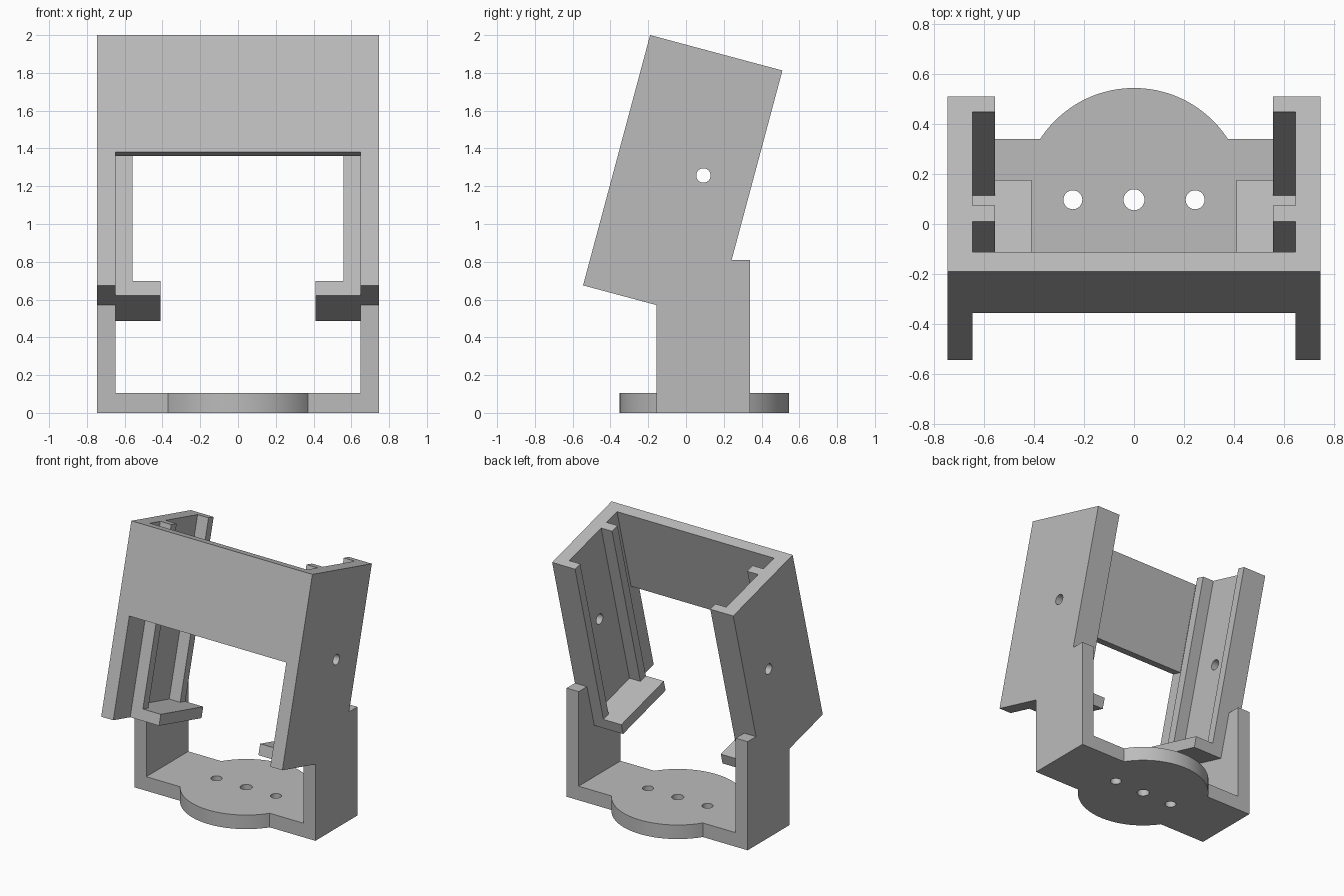
import bpy, bmesh, math
from mathutils import Vector

if "Cube" in bpy.data.objects:
    bpy.data.objects.remove(bpy.data.objects["Cube"], do_unlink=True)

grey = bpy.data.materials.new("plain grey")
grey.use_nodes = True
COLOUR = (0.5, 0.5, 0.5, 1)
grey.diffuse_color = COLOUR
grey.node_tree.nodes["Principled BSDF"].inputs["Base Color"].default_value = COLOUR

TILT = math.radians(15)
INNER, OUTER = 0.648, 0.747          # side wall faces in x
DEPTH, HEIGHT = 0.725, 1.372         # tilted holder, in its own frame
BASE_Y = 0.097                       # centre of the round base


def tilted(v, t):
    """Holder frame (back, up) to world (y, z)."""
    s, c = math.sin(TILT), math.cos(TILT)
    return (-0.545 + v * c + t * s, 0.675 - v * s + t * c)


def activate(ob):
    bpy.ops.object.select_all(action='DESELECT')
    ob.select_set(True)
    bpy.context.view_layer.objects.active = ob


def prism(name, outline, lo, hi, axis='X', mirror=False):
    """Extrude a closed outline along an axis from lo to hi."""
    place = (lambda a, b: (lo, a, b)) if axis == 'X' else (lambda a, b: (a, b, lo))
    move = Vector((hi - lo, 0, 0)) if axis == 'X' else Vector((0, 0, hi - lo))
    bm = bmesh.new()
    face = bm.faces.new([bm.verts.new(place(*p)) for p in outline])
    out = bmesh.ops.extrude_face_region(bm, geom=[face])
    bmesh.ops.translate(bm, vec=move, verts=[g for g in out["geom"] if isinstance(g, bmesh.types.BMVert)])
    bmesh.ops.recalc_face_normals(bm, faces=bm.faces)
    me = bpy.data.meshes.new(name)
    bm.to_mesh(me)
    bm.free()
    ob = bpy.data.objects.new(name, me)
    bpy.context.collection.objects.link(ob)
    me.materials.append(grey)
    if mirror:
        ob.modifiers.new("Mirror", 'MIRROR')
    return ob


def tilted_block(name, v0, v1, t0, t1, x0, x1, mirror=True):
    corners = [tilted(v0, t0), tilted(v1, t0), tilted(v1, t1), tilted(v0, t1)]
    return prism(name, corners, x0, x1, mirror=mirror)


def circle(a, b, r, n=32):
    return [(a + r * math.cos(2 * math.pi * i / n), b + r * math.sin(2 * math.pi * i / n)) for i in range(n)]


def drill(ob, a, b, r, axis):
    """Cut a round through hole and discard the cutter."""
    cutter = prism("cutter", circle(a, b, r), -1, 1, axis)
    cutter.hide_render = True
    activate(ob)
    mod = ob.modifiers.new("Hole", 'BOOLEAN')
    mod.operation, mod.solver, mod.object = 'DIFFERENCE', 'EXACT', cutter
    bpy.ops.object.modifier_move_to_index(modifier="Hole", index=0)
    bpy.ops.object.modifier_apply(modifier="Hole")
    bpy.data.objects.remove(cutter, do_unlink=True)


def smooth(ob):
    activate(ob)
    bpy.ops.object.shade_smooth_by_angle(angle=math.radians(30))


# Base: a strip between the walls with round bulges front and back
FRONT, BACK, R = -0.155, 0.34, 0.448
a = math.asin((BACK - BASE_Y) / R)
b = math.asin((BASE_Y - FRONT) / R)


def arc(start, end, n=40):
    angles = [start + (end - start) * i / n for i in range(n + 1)]
    return [(R * math.cos(k), BASE_Y + R * math.sin(k)) for k in angles]


outline = ([(INNER, FRONT), (INNER, BACK)] + arc(a, math.pi - a)
           + [(-INNER, BACK), (-INNER, FRONT)] + arc(math.pi + b, 2 * math.pi - b))
base = prism("round_base", outline, 0, 0.105, 'Z')
for x, r in ((0, 0.042), (-0.245, 0.038), (0.245, 0.038)):
    drill(base, x, BASE_Y, r, 'Z')
smooth(base)

# Side walls: upright foot running into the tilted holder
lean = math.tan(TILT)
low = tilted(0, 0)
foot_front = (FRONT, low[1] - (FRONT - low[0]) * lean)
rear = tilted(DEPTH, 0)
foot_top = 0.81
foot_back = (rear[0] + (foot_top - rear[1]) * lean, foot_top)
wall = prism("side_wall", [(FRONT, 0), (BACK, 0), (BACK, foot_top), foot_back,
                           tilted(DEPTH, HEIGHT), tilted(0, HEIGHT), low, foot_front],
             INNER, OUTER, mirror=True)
drill(wall, *tilted(0.465, 0.727), 0.038, 'X')
smooth(wall)

# Front panel bridging the top of the walls
tilted_block("front_panel", 0, 0.08, 0.73, HEIGHT, -INNER, INNER, mirror=False)

# Guide rails and shelves on the inner faces
RAIL, SHELF = 0.558, 0.41
tilted_block("rear_rail", 0.662, DEPTH, 0.08, HEIGHT, RAIL, INNER)
tilted_block("front_rail", 0.207, 0.274, 0.08, HEIGHT, RAIL, INNER)
tilted_block("shelf", 0.207, DEPTH, 0, 0.08, SHELF, INNER)
